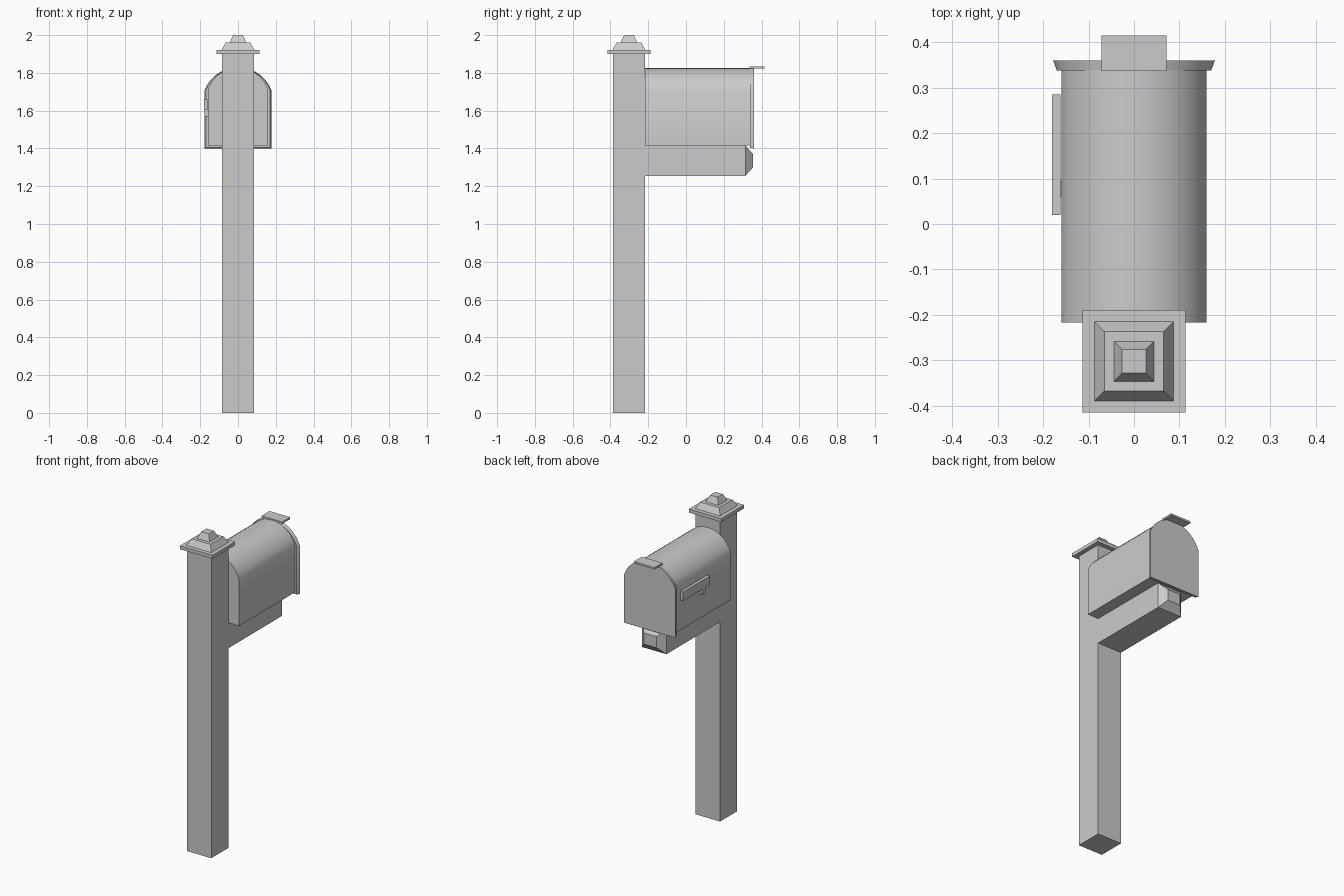
import bpy, math

if "Cube" in bpy.data.objects:
    bpy.data.objects.remove(bpy.data.objects["Cube"])


def loft(name, rings):
    """Skin matching closed rings of points and cap both ends."""
    n = len(rings[0])
    verts = [p for ring in rings for p in ring]
    faces = [tuple(range(n))[::-1], tuple(range(len(verts) - n, len(verts)))]
    for r in range(len(rings) - 1):
        for i in range(n):
            j = (i + 1) % n
            faces.append((r * n + i, r * n + j, (r + 1) * n + j, (r + 1) * n + i))
    mesh = bpy.data.meshes.new(name)
    mesh.from_pydata(verts, [], faces)
    obj = bpy.data.objects.new(name, mesh)
    bpy.context.collection.objects.link(obj)
    # make normals consistent and outward
    bpy.context.view_layer.objects.active = obj
    obj.select_set(True)
    bpy.ops.object.mode_set(mode='EDIT')
    bpy.ops.mesh.select_all(action='SELECT')
    bpy.ops.mesh.normals_make_consistent(inside=False)
    bpy.ops.object.mode_set(mode='OBJECT')
    obj.select_set(False)
    return obj


def rect_z(h, z, cy=-0.302):
    return [(-h, cy - h, z), (h, cy - h, z), (h, cy + h, z), (-h, cy + h, z)]


def rect_y(hx, z0, z1, y):
    return [(-hx, y, z0), (hx, y, z0), (hx, y, z1), (-hx, y, z1)]


def box(name, x0, x1, y0, y1, z0, z1):
    return loft(name, [[(x0, y0, z), (x1, y0, z), (x1, y1, z), (x0, y1, z)] for z in (z0, z1)])


def arch(y, half, bottom, shoulder, top, steps=14):
    """Straight sides under a shallow circular arc."""
    rise = top - shoulder
    radius = (half ** 2 + rise ** 2) / (2 * rise)
    centre = top - radius
    a = math.atan2(shoulder - centre, half)
    pts = [(-half, y, bottom), (half, y, bottom)]
    for i in range(steps + 1):
        t = a + (math.pi - 2 * a) * i / steps
        pts.append((radius * math.cos(t), y, centre + radius * math.sin(t)))
    return pts


def smooth(obj):
    obj.select_set(True)
    bpy.context.view_layer.objects.active = obj
    bpy.ops.object.shade_smooth_by_angle(angle=math.radians(30))
    obj.select_set(False)


# Post and stepped cap
loft("post", [rect_z(0.085, 0), rect_z(0.085, 1.905)])
loft("post_cap", [rect_z(h, z) for h, z in (
    (0.113, 1.90), (0.113, 1.922), (0.087, 1.922),
    (0.065, 1.96), (0.044, 1.96), (0.026, 2.0))])

# Support arm with tapered end
loft("support_arm", [
    rect_y(0.085, 1.255, 1.415, -0.22),
    rect_y(0.085, 1.255, 1.415, 0.315),
    rect_y(0.045, 1.30, 1.37, 0.355)])

# Mailbox body and flared door
smooth(loft("mailbox_body", [arch(y, 0.16, 1.415, 1.71, 1.826) for y in (-0.217, 0.34)]))
smooth(loft("mailbox_door", [
    arch(0.338, 0.17, 1.404, 1.71, 1.826),
    arch(0.36, 0.178, 1.40, 1.705, 1.83)]))

# Door pull tab
box("door_tab", -0.072, 0.072, 0.337, 0.415, 1.822, 1.834)

# Signal flag on the left side
box("flag_bar", -0.18, -0.162, 0.02, 0.285, 1.605, 1.66)
box("flag_stem", -0.178, -0.158, 0.06, 0.095, 1.57, 1.61)
